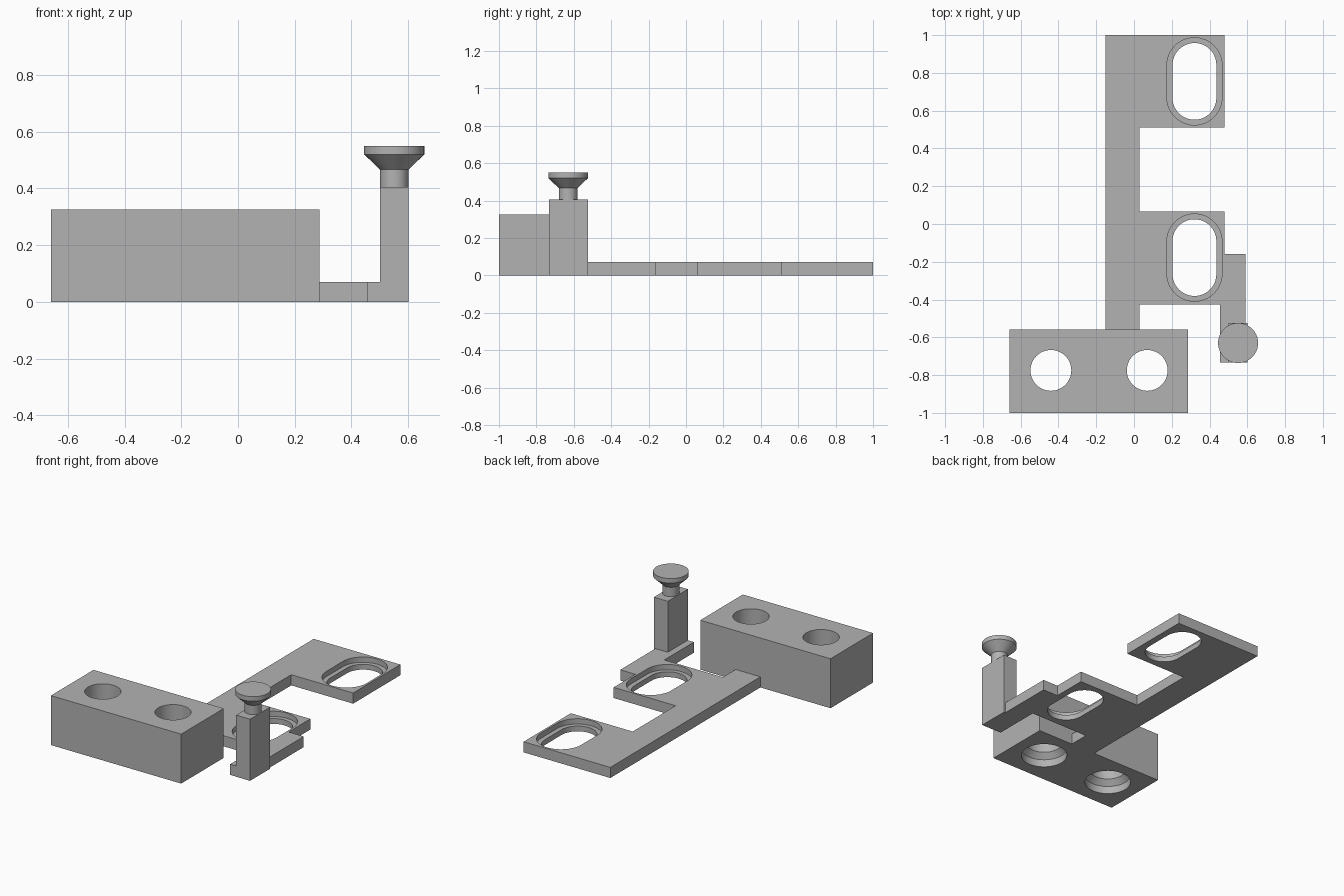
import bpy, bmesh, math

cube = bpy.data.objects.get("Cube")
if cube:
    bpy.data.objects.remove(cube, do_unlink=True)

grey = bpy.data.materials.new("plain grey")
grey.use_nodes = True
colour = (0.45, 0.45, 0.45, 1)
grey.diffuse_color = colour
grey.node_tree.nodes["Principled BSDF"].inputs["Base Color"].default_value = colour


def finish(name, bm):
    bmesh.ops.recalc_face_normals(bm, faces=bm.faces)
    mesh = bpy.data.meshes.new(name)
    bm.to_mesh(mesh)
    bm.free()
    mesh.materials.append(grey)
    obj = bpy.data.objects.new(name, mesh)
    bpy.context.collection.objects.link(obj)
    return obj


def prism(name, outline, z0, z1):
    """Extrude a flat outline from z0 up to z1."""
    bm = bmesh.new()
    face = bm.faces.new([bm.verts.new((x, y, z0)) for x, y in outline])
    top = bmesh.ops.extrude_face_region(bm, geom=[face])["geom"]
    verts = [v for v in top if isinstance(v, bmesh.types.BMVert)]
    bmesh.ops.translate(bm, verts=verts, vec=(0, 0, z1 - z0))
    return finish(name, bm)


def box(name, x0, x1, y0, y1, z0, z1):
    return prism(name, [(x0, y0), (x1, y0), (x1, y1), (x0, y1)], z0, z1)


def lathe(name, x, y, profile, sides=64):
    """Stack rings of (radius, height) into a capped round solid."""
    bm = bmesh.new()
    angles = [2 * math.pi * i / sides for i in range(sides)]
    rings = [[bm.verts.new((x + r * math.cos(a), y + r * math.sin(a), z))
              for a in angles] for r, z in profile]
    for low, high in zip(rings, rings[1:]):
        for i in range(sides):
            j = (i + 1) % sides
            bm.faces.new((low[i], low[j], high[j], high[i]))
    bm.faces.new(rings[0][::-1])
    bm.faces.new(rings[-1])
    return finish(name, bm)


def slot(x, y, half_width, half_length, z0, z1, steps=24):
    """Upright rounded slot used as a cutter."""
    straight = half_length - half_width
    outline = []
    for side in (0, 1):
        for i in range(steps + 1):
            a = math.pi * (side + i / steps)
            outline.append((x + half_width * math.cos(a),
                            y + half_width * math.sin(a) + (straight if side == 0 else -straight)))
    return prism("slot_cutter", outline, z0, z1)


def cut(target, cutters):
    for cutter in cutters:
        mod = target.modifiers.new("cut", "BOOLEAN")
        mod.operation = "DIFFERENCE"
        mod.solver = "EXACT"
        mod.object = cutter
    depsgraph = bpy.context.evaluated_depsgraph_get()
    mesh = bpy.data.meshes.new_from_object(target.evaluated_get(depsgraph))
    target.modifiers.clear()
    target.data = mesh
    for cutter in cutters:
        bpy.data.objects.remove(cutter, do_unlink=True)


def smooth(obj):
    bpy.ops.object.select_all(action="DESELECT")
    obj.select_set(True)
    bpy.context.view_layer.objects.active = obj
    bpy.ops.object.shade_smooth_by_angle(angle=math.radians(25))


# Mounting block with two holes widened at the underside
block = box("mounting_block", -0.66, 0.287, -1, -0.558, 0, 0.325)
bore = [(0.14, -0.1), (0.14, 0.05), (0.108, 0.085), (0.108, 0.5)]
cut(block, [lathe("hole_cutter", x, -0.775, bore) for x in (-0.44, 0.07)])

# Flat plate: spine, two tabs and the arm carrying the post
plate = prism("bracket_plate", [
    (-0.15, -0.558), (0.03, -0.558), (0.03, -0.425), (0.455, -0.425),
    (0.455, -0.732), (0.59, -0.732), (0.59, -0.16), (0.48, -0.16),
    (0.48, 0.065), (0.03, 0.065), (0.03, 0.51), (0.48, 0.51),
    (0.48, 1), (-0.15, 1)], 0, 0.07)

# Stepped slots in both tabs
slots = []
for y in (0.755, -0.178):
    slots.append(slot(0.32, y, 0.146, 0.231, 0.035, 0.2))
    slots.append(slot(0.32, y, 0.116, 0.203, -0.1, 0.15))
cut(plate, slots)

# Upright post and its round knob
post = box("post", 0.5, 0.601, -0.733, -0.525, 0, 0.405)
knob = lathe("knob", 0.551, -0.63, [
    (0.05, 0.4), (0.05, 0.466), (0.106, 0.52), (0.106, 0.55)])

for part in (block, plate, knob):
    smooth(part)
